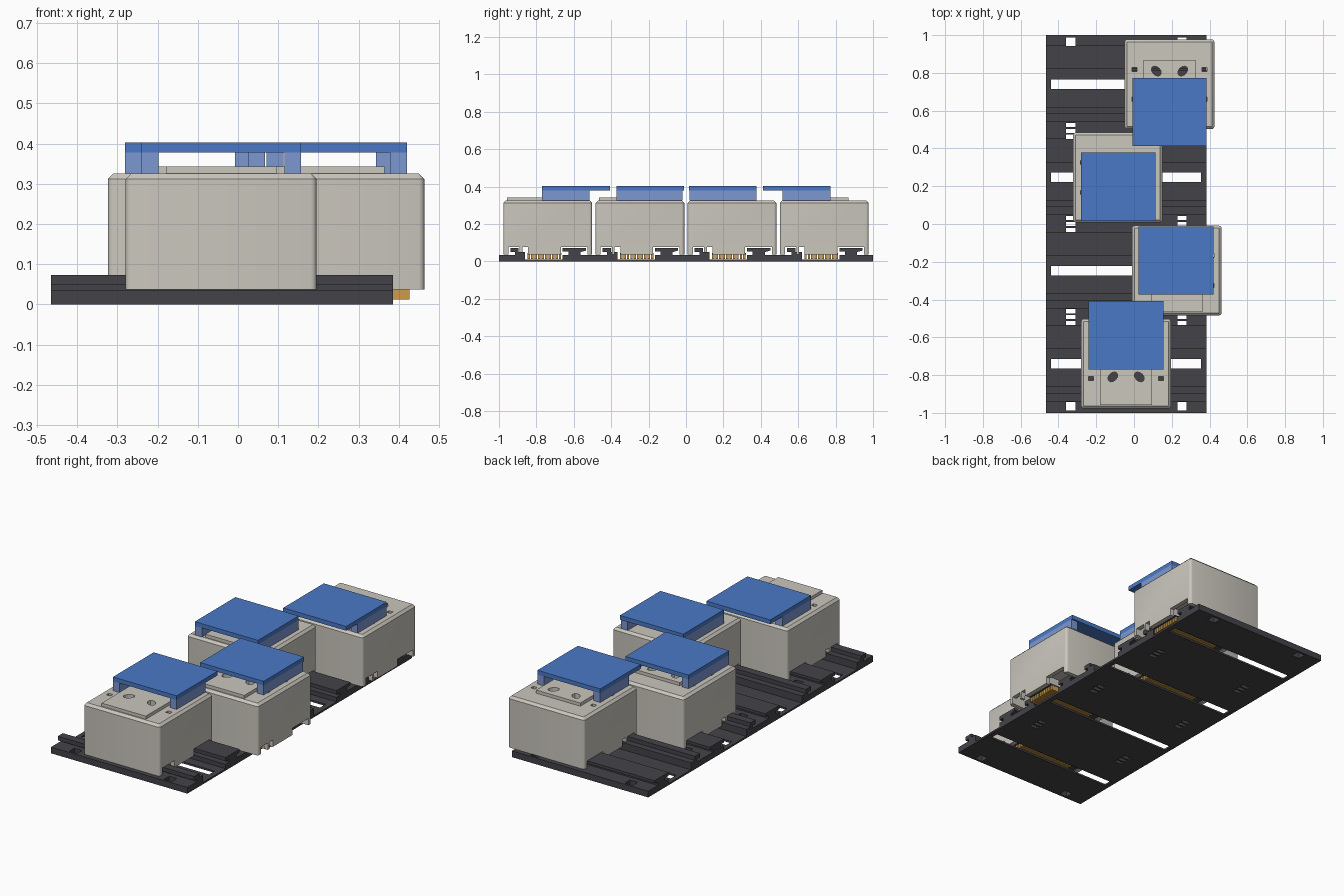
import bpy, bmesh, math
from mathutils import Matrix

if "Cube" in bpy.data.objects:
    bpy.data.objects.remove(bpy.data.objects["Cube"])


def material(name, srgb):
    m = bpy.data.materials.new(name)
    m.diffuse_color = [((c / 255 + 0.055) / 1.055) ** 2.4 for c in srgb] + [1]
    m.use_nodes = True
    m.node_tree.nodes["Principled BSDF"].inputs["Base Color"].default_value = m.diffuse_color
    return m


CHARCOAL = material("charcoal", (68, 68, 73))
BEIGE = material("warm grey", (203, 199, 190))
BLUE = material("blue", (74, 121, 199))
PALE_BLUE = material("pale blue", (124, 151, 208))
GOLD = material("gold", (206, 155, 72))


def finish(name, bm, mat):
    bmesh.ops.recalc_face_normals(bm, faces=bm.faces)
    me = bpy.data.meshes.new(name)
    bm.to_mesh(me)
    bm.free()
    ob = bpy.data.objects.new(name, me)
    bpy.context.collection.objects.link(ob)
    if mat:
        me.materials.append(mat)
    return ob


def add_box(bm, x0, x1, y0, y1, z0, z1):
    m = Matrix.Translation(((x0 + x1) / 2, (y0 + y1) / 2, (z0 + z1) / 2))
    m = m @ Matrix.Diagonal((x1 - x0, y1 - y0, z1 - z0, 1))
    return bmesh.ops.create_cube(bm, size=1, matrix=m)["verts"]


def boxes(name, dims, mat=None):
    bm = bmesh.new()
    for d in dims:
        add_box(bm, *d)
    return finish(name, bm, mat)


def cut(ob, cutter):
    mod = ob.modifiers.new("cut", "BOOLEAN")
    mod.operation = "DIFFERENCE"
    mod.solver = "EXACT"
    mod.object = cutter
    bpy.context.view_layer.objects.active = ob
    bpy.ops.object.modifier_apply(modifier=mod.name)


def remove(*obs):
    for ob in obs:
        bpy.data.objects.remove(ob, do_unlink=True)


PITCH = 0.493
CENTRES = [(i - 1.5) * PITCH for i in range(4)]
X0, X1 = -0.465, 0.385

# Rail base: one cross-section repeated along y, extruded along x
MODULE = [(-0.175, 0.035), (-0.175, 0.05), (-0.2, 0.05), (-0.2, 0.073),
          (-0.155, 0.073), (-0.155, 0.05), (-0.12, 0.05), (-0.12, 0.01),
          (0.08, 0.01), (0.08, 0.035), (0.11, 0.035), (0.11, 0.052),
          (0.08, 0.052), (0.08, 0.073), (0.205, 0.073), (0.205, 0.058),
          (0.175, 0.05), (0.175, 0.035)]
profile = [(-1, 0), (-1, 0.035)]
profile += [(c + y, z) for c in CENTRES for y, z in MODULE]
profile += [(1, 0.035), (1, 0)]
bm = bmesh.new()
face = bm.faces.new([bm.verts.new((X0, y, z)) for y, z in profile])
ext = bmesh.ops.extrude_face_region(bm, geom=[face])
bmesh.ops.translate(bm, vec=(X1 - X0, 0, 0),
                    verts=[v for v in ext["geom"] if isinstance(v, bmesh.types.BMVert)])
base = finish("rail_base", bm, CHARCOAL)

# Long slots and small mounting holes through the base
slots = [(-0.44, 0.355, c - 0.025, c + 0.025, -0.1, 0.2) for c in CENTRES]
for x in (-0.335, 0.255):
    for y in (-PITCH, 0, PITCH):
        slots += [(x - 0.024, x + 0.024, y + a, y + a + 0.022, -0.1, 0.2)
                  for a in (-0.042, -0.011, 0.02)]
    slots += [(x - 0.024, x + 0.024, s - 0.023, s + 0.023, -0.1, 0.2) for s in (-0.965, 0.965)]
cutter = boxes("slot_cutter", slots)
cut(base, cutter)
remove(cutter)

W = 0.475   # housing width
H = W / 2
HOUSING_X = [-0.042, 0.226, -0.086, 0.188]
# Cover plates: x0, x1, y0, y1 and the y range of their legs
COVERS = [(-0.24, 0.157, -0.77, -0.407, -0.77, -0.515),
          (0.025, 0.42, -0.372, -0.012, -0.372, -0.02),
          (-0.281, 0.113, 0.017, 0.378, 0.02, 0.378),
          (-0.007, 0.385, 0.412, 0.773, 0.515, 0.773)]

for i, (cx, cy) in enumerate(zip(HOUSING_X, CENTRES), 1):
    # Housing with rounded corners and a chamfered top rim
    bm = bmesh.new()
    add_box(bm, cx - H, cx + H, cy - H, cy + H, 0.037, 0.325)
    upright = [e for e in bm.edges if abs(e.verts[0].co.z - e.verts[1].co.z) > 0.1]
    bmesh.ops.bevel(bm, geom=upright, offset=0.014, segments=3, profile=0.5, affect="EDGES")
    rim = [e for e in bm.edges if all(v.co.z > 0.32 for v in e.verts)]
    bmesh.ops.bevel(bm, geom=rim, offset=0.013, segments=1, affect="EDGES")
    housing = finish(f"housing_{i}", bm, BEIGE)

    # Raised panel on the lid
    panel = boxes(f"lid_panel_{i}", [(cx - 0.137, cx + 0.138, cy - 0.218, cy + 0.128,
                                      0.324, 0.343)], BEIGE)

    # Hollow inside and side notches that straddle the rail
    t = 0.025
    cavity = boxes("cavity_cutter", [(cx - H + t, cx + H - t, cy - H + t, cy + H - t, 0, 0.3)])
    notch = boxes("notch_cutter", [(cx - 0.4, cx + 0.4, cy - 0.21, cy - 0.15, 0, 0.076),
                                   (cx - 0.4, cx + 0.4, cy - 0.135, cy - 0.105, 0, 0.076),
                                   (cx - 0.4, cx + 0.4, cy + 0.07, cy + 0.212, 0, 0.076)])
    bm = bmesh.new()
    for sx in (-1, 1):
        for sy in (-1, 1):
            x, y = cx + sx * 0.185, cy + sy * 0.079
            add_box(bm, x - 0.013, x + 0.013, y - 0.011, y + 0.011, 0.28, 0.4)
            m = Matrix.Translation((cx + sx * 0.07, cy + sy * 0.07, 0.33))
            m = m @ Matrix.Rotation(sx * sy * math.pi / 4, 4, "Z") @ Matrix.Diagonal((1.2, 0.85, 1, 1))
            bmesh.ops.create_cone(bm, cap_ends=True, segments=12, radius1=0.025,
                                  radius2=0.025, depth=0.1, matrix=m)
    holes = finish("hole_cutter", bm, None)
    for c in (cavity, notch, holes):
        cut(housing, c)
    cut(panel, holes)
    remove(cavity, notch, holes)
    bpy.ops.object.select_all(action="DESELECT")
    housing.select_set(True)
    bpy.context.view_layer.objects.active = housing
    bpy.ops.object.shade_smooth_by_angle(angle=math.radians(32))

    # Row of contact pins in the channel below the housing
    boxes(f"contact_pins_{i}", [(cx - 0.14, cx + 0.2, cy - 0.107 + k * 0.0185,
                                 cy - 0.094 + k * 0.0185, 0.012, 0.038) for k in range(10)], GOLD)
    boxes(f"contact_board_{i}", [(cx - 0.21, cx + 0.21, cy - 0.107, cy + 0.073, 0.038, 0.046)],
          CHARCOAL)

    # Cover plate on two side legs
    x0, x1, y0, y1, l0, l1 = COVERS[i - 1]
    boxes(f"cover_plate_{i}", [(x0, x1, y0, y1, 0.378, 0.402)], BLUE)
    boxes(f"cover_legs_{i}", [(x0, x0 + 0.042, l0, l1, 0.325, 0.378),
                              (x1 - 0.042, x1, l0, l1, 0.325, 0.378)], PALE_BLUE)
